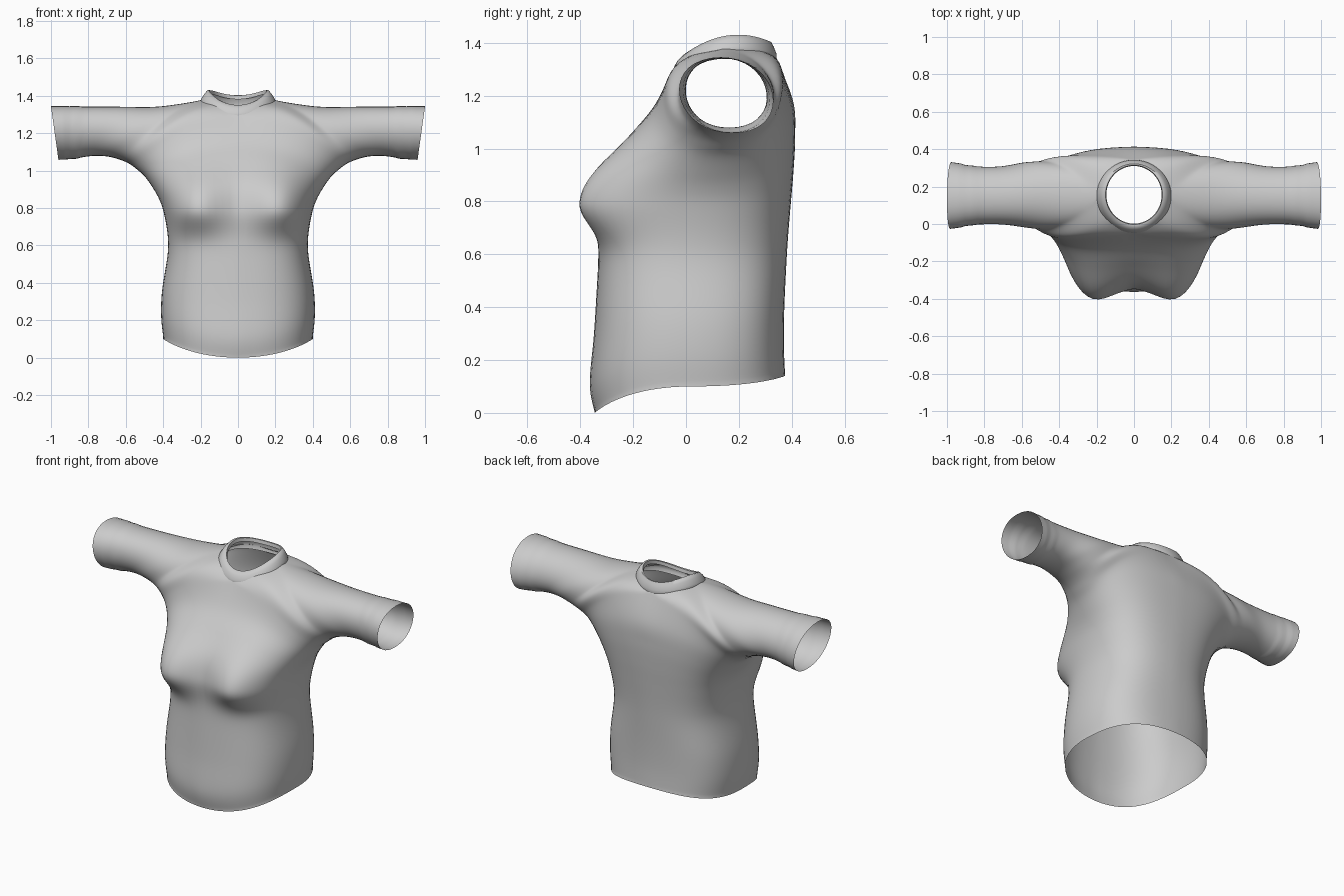
import bpy, bmesh, math
from mathutils import Vector as V

if "Cube" in bpy.data.objects:
    bpy.data.objects.remove(bpy.data.objects["Cube"])

SUB, COLS, K = 8, 18, 0.66

cloth = bpy.data.materials.new("grey_cloth")
cloth.diffuse_color = (0.6, 0.6, 0.6, 1)
cloth.use_nodes = True
cloth.node_tree.nodes["Principled BSDF"].inputs["Base Color"].default_value = cloth.diffuse_color

# Side seam, hem -> waist -> armpit -> underside of sleeve -> cuff
side = [V(p) for p in (
    (.40, .02, .10), (.413, .02, .22), (.408, .02, .36), (.378, .02, .55),
    (.378, .03, .66), (.40, .05, .78), (.425, .07, .85), (.46, .09, .91),
    (.50, .11, .965), (.54, .13, 1.0), (.58, .145, 1.03), (.63, .155, 1.053),
    (.70, .16, 1.072), (.78, .165, 1.075), (.87, .17, 1.063), (.96, .175, 1.06))]
# Centre lines as (y, z), hem -> neck
front_mid = [(-.345, 0), (-.364, .11), (-.348, .30), (-.335, .51), (-.328, .63),
             (-.315, .80), (-.285, .93), (-.205, 1.05), (-.12, 1.16), (-.045, 1.30)]
back_mid = [(.375, .14), (.37, .26), (.372, .40), (.38, .57), (.387, .68),
            (.397, .80), (.407, .92), (.413, 1.05), (.405, 1.18), (.34, 1.345)]
# Shoulder line, neck -> cuff
shoulder = [(.185, .15, 1.38), (.42, .15, 1.345), (.63, .14, 1.345),
            (.83, .135, 1.345), (1.0, .13, 1.342)]
# Section handles at the inner end and bulge at the side seam, from the neck on
neck_handles = [(.33, .05, -.02), (.21, .11, -.02), (.185, .22, -.03),
                (.03, .235, 0), (0, .21, 0), (0, .21, 0), (0, .232, 0)]
bulge = [.28, .28, .275, .24, .21, .21, .228]


def spline(pts, s, breaks=()):
    """Catmull-Rom through pts, with corners at the break indices."""
    i = min(int(s), len(pts) - 2)
    u = s - i
    lo = max([b for b in breaks if b <= i] + [0])
    hi = min([b for b in breaks if b > i] + [len(pts) - 1])
    a, b, c, d = (pts[min(max(j, lo), hi)] for j in (i - 1, i, i + 1, i + 2))
    return 0.5 * (2 * b + (c - a) * u + (2 * a - 5 * b + 4 * c - d) * u * u
                  + (3 * b - a - 3 * c + d) * u ** 3)


def bust(x, z):
    """Forward bulge of the chest."""
    sz = .15 if z > .79 else .08
    h = math.exp(-.5 * ((z - .79) / sz) ** 2)
    return .128 * h * sum(math.exp(-.5 * ((x - c) / .11) ** 2) for c in (-.23, .23))


def sheet(bm, mid, corner, sign):
    """Front (sign -1) or back (sign 1) panel from hem to cuff."""
    inner = [V((0, y, z)) for y, z in mid] + [V(corner)] + [V(p) for p in shoulder]
    h_side, h_in = [], []
    for i, (p, q) in enumerate(zip(side, inner)):
        if i < 9:
            k = K + (.14 * math.exp(-((i - 5.5) / 1.2) ** 2) if sign < 0 else 0)
            h_side.append(p + V((0, sign * max(k * abs(q.y - p.y), .265), 0)))
            h_in.append(q + V((K * p.x, 0, 0)))
        else:
            n = V(neck_handles[i - 9])
            h_side.append(p + V((0, sign * bulge[i - 9], 0)))
            h_in.append(q + V((n.x, sign * n.y, n.z)))
    rows = []
    for r in range((len(side) - 1) * SUB + 1):
        s = r / SUB
        p, q = spline(side, s), spline(inner, s, (9, 11))
        a, b = spline(h_side, s), spline(h_in, s)
        row = []
        for c in range(COLS + 1):
            t = c / COLS
            v = (p * (1 - t) ** 3 + a * 3 * t * (1 - t) ** 2
                 + b * 3 * t * t * (1 - t) + q * t ** 3)
            if sign < 0 and s < 11:
                v.y -= bust(v.x, v.z) * min(1, 3 * t) ** 1.5
            if s > 14.45:      # raised cuff band
                m = (p + q) / 2
                v.y, v.z = m.y + (v.y - m.y) * 1.025, m.z + (v.z - m.z) * 1.015
            v.x = max(v.x, 0)
            row.append(bm.verts.new(v))
        rows.append(row)
    for r0, r1 in zip(rows, rows[1:]):
        for c in range(COLS):
            f = (r0[c], r0[c + 1], r1[c + 1], r1[c])
            bm.faces.new(f if sign > 0 else f[::-1])


def finish(bm, name, angle):
    for f in bm.faces:
        f.smooth = True
    me = bpy.data.meshes.new(name)
    bm.to_mesh(me)
    bm.free()
    me.materials.append(cloth)
    ob = bpy.data.objects.new(name, me)
    bpy.context.collection.objects.link(ob)
    bpy.context.view_layer.objects.active = ob
    ob.select_set(True)
    bpy.ops.object.shade_smooth_by_angle(angle=math.radians(angle))
    ob.select_set(False)
    return ob


# Shirt body with sleeves: right half, then mirrored
bm = bmesh.new()
sheet(bm, front_mid, (.132, .015, 1.35), -1)
sheet(bm, back_mid, (.132, .28, 1.37), 1)
bmesh.ops.remove_doubles(bm, verts=bm.verts, dist=.0005)
soft = [v for v in bm.verts if not v.is_boundary and v.co.x < .85]
for _ in range(6):
    bmesh.ops.smooth_vert(bm, verts=soft, factor=.5,
                          use_axis_x=True, use_axis_y=True, use_axis_z=True)
body = finish(bm, "shirt_body", 60)
mirror = body.modifiers.new("mirror", "MIRROR")
mirror.use_clip = True
mirror.merge_threshold = .002

# Neck collar: rings as (radius x, radius y, centre y, mean height)
rings = [(.192, .190, .148, 1.322), (.201, .196, .147, 1.340), (.197, .194, .148, 1.358),
         (.180, .182, .150, 1.384), (.164, .168, .154, 1.402),
         (.152, .158, .156, 1.401), (.148, .154, .156, 1.380)]
bm = bmesh.new()
N = 64
loops = []
for rx, ry, cy, h in rings:
    loop = []
    for k in range(N):
        a = math.tau * k / N
        z = h - .026 * math.cos(a) - .025 * math.cos(2 * a)
        loop.append(bm.verts.new((rx * math.sin(a), cy - ry * math.cos(a), z)))
    loops.append(loop)
for l0, l1 in zip(loops, loops[1:]):
    for k in range(N):
        j = (k + 1) % N
        bm.faces.new((l0[k], l0[j], l1[j], l1[k]))
finish(bm, "neck_collar", 60)
